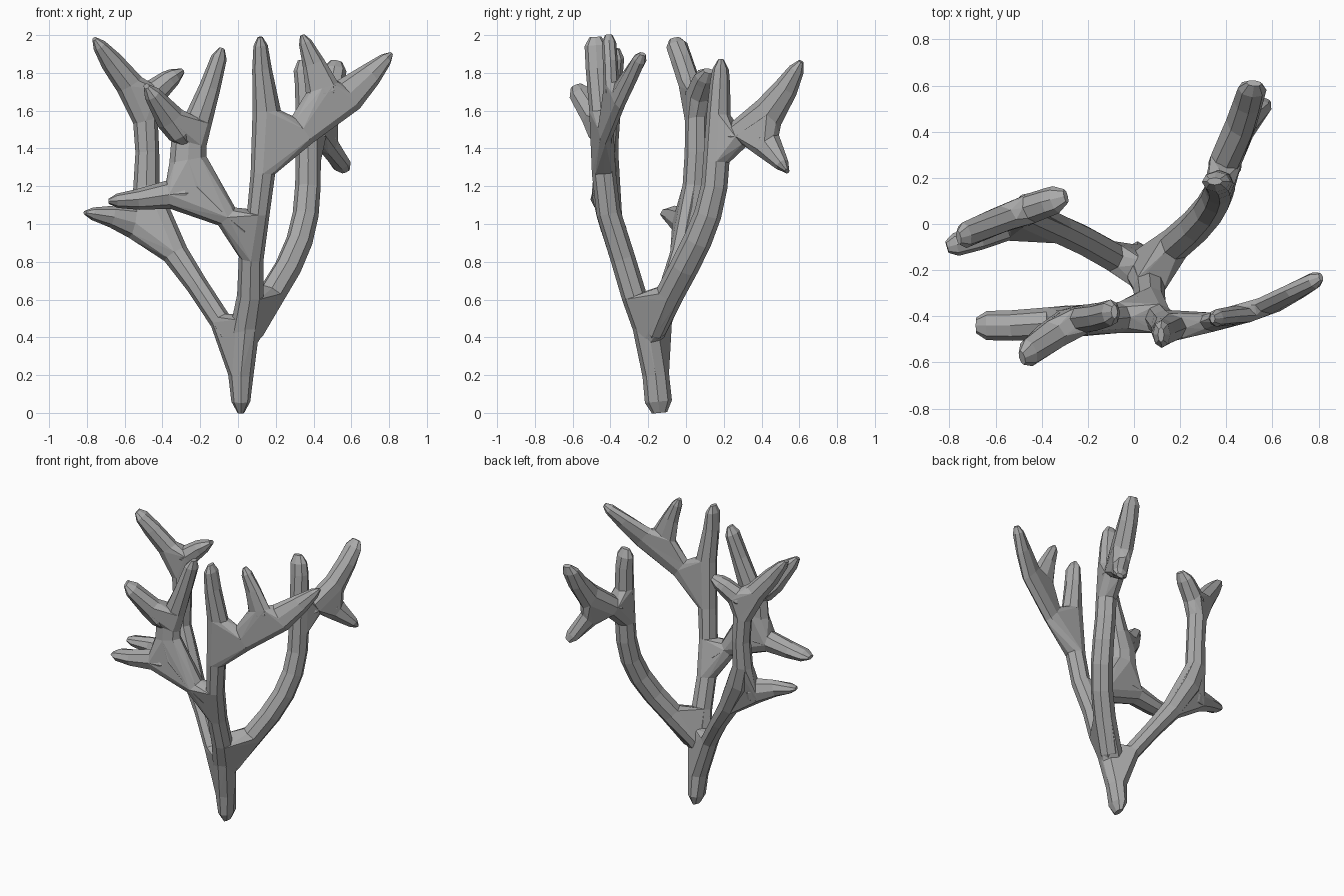
import bpy
import bmesh
import math
from mathutils import Vector

cube = bpy.data.objects.get("Cube")
if cube:
    bpy.data.objects.remove(cube, do_unlink=True)

SIDES = 8
ACROSS_Y = Vector((0, 1, 0))   # fans that spread left to right
ACROSS_X = Vector((1, 0, 0))   # fans that spread front to back

grey = bpy.data.materials.new("coral grey")
grey.use_nodes = True
colour = (0.4, 0.4, 0.4, 1)
grey.diffuse_color = colour
grey.node_tree.nodes["Principled BSDF"].inputs["Base Color"].default_value = colour


def finish(name, bm):
    """Turn a bmesh into a named grey object."""
    bmesh.ops.recalc_face_normals(bm, faces=bm.faces)
    mesh = bpy.data.meshes.new(name)
    bm.to_mesh(mesh)
    bm.free()
    mesh.materials.append(grey)
    bpy.context.collection.objects.link(bpy.data.objects.new(name, mesh))


def with_blunt_ends(points):
    """Return (position, width, at_tip) stations, with an extra one at both ends."""
    stations = [(Vector(p[:3]), p[3], False) for p in points]
    for end, inner in ((0, 1), (-1, -2)):
        tip, width, _ = stations[end]
        inward = (stations[inner][0] - tip).normalized()
        shoulder = (tip + inward * width * 1.2, width, False)
        narrow = (tip, width, True)
        if end == 0:
            stations[:1] = [narrow, shoulder]
        else:
            stations[-1:] = [shoulder, narrow]
    return stations


def limb(name, points, depth, thin_axis=ACROSS_Y):
    """Sweep an eight-sided oval along a path; return one ring per path point."""
    stations = with_blunt_ends(points)
    last = len(stations) - 1
    bm = bmesh.new()
    rings = []
    for i, (centre, width, at_tip) in enumerate(stations):
        before = stations[max(i - 1, 0)][0]
        after = stations[min(i + 1, last)][0]
        along = (after - before).normalized()
        wide = along.cross(thin_axis).normalized()
        thin = wide.cross(along).normalized()
        wide *= width * (0.35 if at_tip else 1)
        thin *= depth * (1 - 0.2 * i / last) * (0.55 if at_tip else 1)
        angles = [math.tau * k / SIDES for k in range(SIDES)]
        rings.append([bm.verts.new(centre + wide * math.cos(a) + thin * math.sin(a))
                      for a in angles])
    for low, high in zip(rings, rings[1:]):
        for k in range(SIDES):
            n = (k + 1) % SIDES
            bm.faces.new((low[k], low[n], high[n], high[k]))
    bm.faces.new(rings[0])
    bm.faces.new(rings[-1])
    outlines = [[v.co.copy() for v in ring] for ring in rings[1:-1]]
    finish(name, bm)
    return outlines


def web(name, *outlines):
    """Fill a fork with the convex skin around the rings that meet there."""
    bm = bmesh.new()
    for outline in outlines:
        for co in outline:
            bm.verts.new(co)
    bmesh.ops.convex_hull(bm, input=bm.verts)
    loose = [v for v in bm.verts if not v.link_faces]
    bmesh.ops.delete(bm, geom=loose, context='VERTS')
    bmesh.ops.dissolve_limit(bm, angle_limit=math.radians(4),
                             verts=bm.verts, edges=bm.edges)
    finish(name, bm)


# Trunk running up into the tall front branch
trunk = limb("trunk_and_front_branch", [
    (.015, -.14, 0, .05), (.015, -.16, .2, .067), (.025, -.187, .38, .08),
    (.045, -.225, .5, .074), (.065, -.275, .62, .07), (.07, -.335, .82, .066),
    (.108, -.41, 1.06, .06), (.132, -.435, 1.27, .065), (.152, -.45, 1.6, .075),
    (.127, -.47, 1.82, .052), (.117, -.48, 1.99, .038)], .073)

# Flat fan on the front left
left_fork = limb("front_left_fork", [
    (.14, -.44, 1.36, .06), (.34, -.425, 1.5, .09), (.585, -.35, 1.685, .095),
    (.7, -.29, 1.79, .065), (.81, -.23, 1.9, .035)], .045)
left_spur = limb("front_left_spur", [
    (.48, -.39, 1.6, .08), (.445, -.395, 1.72, .09), (.4, -.4, 1.85, .06),
    (.34, -.41, 2, .035)], .045)
web("front_left_web", trunk[7], trunk[8], left_fork[1])
web("front_left_spur_web", left_fork[1], left_fork[2], left_spur[1])

# Branch reaching to the front right, with its two spurs
right_branch = limb("front_right_branch", [
    (.07, -.37, .93, .05), (-.06, -.405, 1.04, .065), (-.22, -.42, 1.2, .09),
    (-.265, -.42, 1.34, .1), (-.26, -.42, 1.43, .095), (-.21, -.41, 1.55, .075),
    (-.15, -.4, 1.72, .057), (-.085, -.38, 1.93, .042)], .07)
right_low = limb("front_right_low_spur", [
    (-.2, -.42, 1.17, .07), (-.37, -.43, 1.155, .075),
    (-.53, -.44, 1.13, .055), (-.685, -.44, 1.12, .038)], .075)
right_high = limb("front_right_high_spur", [
    (-.26, -.42, 1.42, .07), (-.36, -.485, 1.56, .078),
    (-.485, -.58, 1.73, .045)], .075)
web("front_right_web", trunk[5], trunk[6], right_branch[1])
web("front_right_low_web", right_branch[1], right_branch[3], right_low[1])
web("front_right_high_web", right_branch[4], right_branch[5], right_high[1])

# Branch reaching to the back right, with its two spurs
back_right = limb("back_right_branch", [
    (0, -.18, .36, .06), (-.095, -.14, .49, .057), (-.22, -.07, .68, .058),
    (-.33, -.02, .84, .07), (-.44, .03, 1.05, .085), (-.485, .045, 1.2, .07),
    (-.48, .055, 1.38, .063), (-.49, .055, 1.55, .067), (-.575, .02, 1.74, .075),
    (-.67, -.02, 1.86, .06), (-.76, -.06, 1.98, .037)], .07)
back_low = limb("back_right_low_spur", [
    (-.42, .02, 1, .08), (-.56, -.02, 1.01, .085), (-.67, -.06, 1.04, .058),
    (-.81, -.1, 1.06, .033)], .06)
back_high = limb("back_right_high_spur", [
    (-.53, .04, 1.65, .06), (-.44, .07, 1.7, .07), (-.37, .095, 1.76, .055),
    (-.295, .12, 1.81, .045)], .072)
web("back_right_low_web", back_right[3], back_right[5], back_low[1])
web("back_right_high_web", back_right[7], back_right[8], back_high[1])

# Branch reaching to the back left, with its fork and spur
back_left = limb("back_left_branch", [
    (.03, -.19, .38, .06), (.18, -.085, .63, .075), (.265, -.01, .77, .076),
    (.325, .06, .91, .076), (.358, .115, 1.05, .073), (.37, .15, 1.2, .07),
    (.372, .16, 1.33, .07), (.37, .172, 1.58, .063), (.365, .18, 1.74, .054),
    (.35, .185, 1.87, .044)], .076, ACROSS_X)
back_fork = limb("back_left_fork", [
    (.375, .17, 1.45, .07), (.4, .28, 1.475, .075), (.465, .44, 1.59, .09),
    (.495, .53, 1.72, .065), (.52, .61, 1.86, .042)], .075, ACROSS_X)
back_spur = limb("back_left_spur", [
    (.43, .34, 1.5, .08), (.48, .43, 1.42, .08),
    (.57, .535, 1.28, .037)], .06, ACROSS_X)
web("back_left_web", back_left[6], back_left[7], back_fork[1])
web("back_left_fork_web", back_fork[1], back_fork[2], back_spur[1])

# Flare where the trunk divides
web("trunk_left_web", trunk[2], trunk[4], back_left[1])
web("trunk_right_web", trunk[1], trunk[2], trunk[3], back_right[1])
